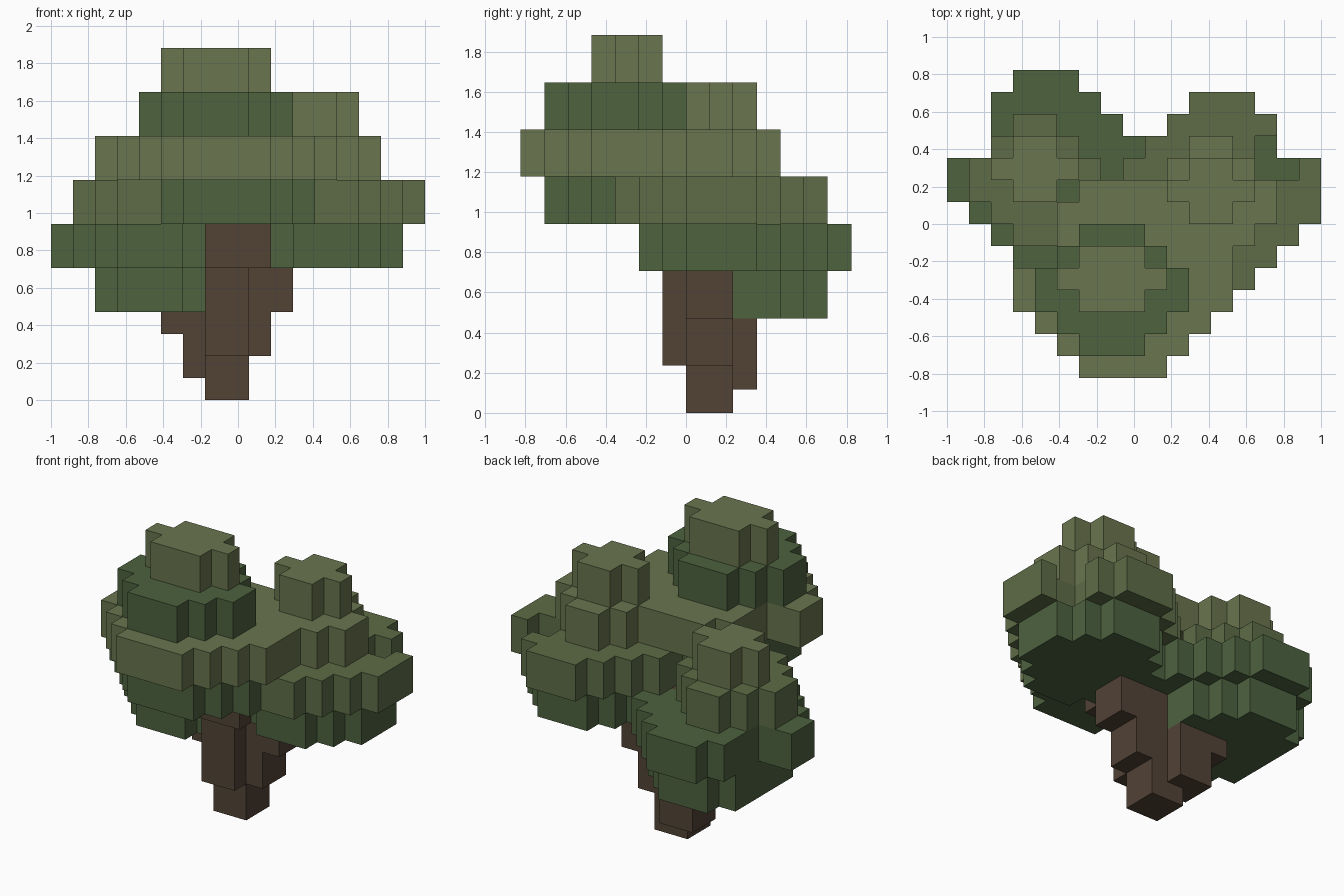
import bpy, bmesh
from mathutils import Vector

if "Cube" in bpy.data.objects:
    bpy.data.objects.remove(bpy.data.objects["Cube"])

U = 2 / 17                       # voxel edge
ORIGIN = Vector((-1, -7 * U, 0))

def srgb(r, g, b):
    return tuple((c / 255) ** 2.2 for c in (r, g, b)) + (1,)

def material(name, rgb):
    m = bpy.data.materials.new(name)
    m.diffuse_color = srgb(*rgb)
    m.use_nodes = True
    m.node_tree.nodes["Principled BSDF"].inputs["Base Color"].default_value = m.diffuse_color
    return m

DARK = material("dark_leaf", (78, 98, 65))
MID = material("mid_leaf", (94, 108, 72))
LIGHT = material("light_leaf", (105, 116, 79))
BARK = material("bark", (83, 69, 57))

voxels = {}                      # cell -> (part, material)

def box(part, mat, x, y, z):
    """Fill an inclusive range of x and y cells, z from-to (half open)."""
    for i in range(x[0], x[1] + 1):
        for j in range(y[0], y[1] + 1):
            for k in range(*z):
                voxels.setdefault((i, j, k), (part, mat))

def layer(part, mat, z, j0, rows):
    """Two-cell-high slab: each row is 'first-last' x cells, going back from j0."""
    for n, row in enumerate(rows.split()):
        for span in row.split(","):
            a, b = map(int, span.split("-"))
            box(part, mat, (a, b), (j0 + n, j0 + n), (z, z + 2))

# trunk and three stepped branches
box("trunk", BARK, (7, 8), (7, 8), (0, 8))
box("trunk", BARK, (7, 8), (6, 6), (2, 6))
box("trunk", BARK, (9, 9), (7, 8), (2, 6))
box("trunk", BARK, (10, 10), (7, 8), (4, 6))
box("trunk", BARK, (6, 7), (8, 9), (1, 4))
box("trunk", BARK, (5, 6), (8, 9), (3, 4))
box("trunk", BARK, (7, 9), (5, 7), (6, 8))

# front crown (highest)
layer("front_crown", DARK, 8, 1, "6-9 5-10 5-11 5-11 5-11 5-10 6-9")
layer("front_crown", LIGHT, 10, 0, "6-9 5-10 4-11 3-12 3-12 5-12 5-11 5-10 6-9")
layer("front_crown", DARK, 12, 1, "6-8 5-9 4-10 4-10 5-9 6-8")
layer("front_crown", LIGHT, 14, 3, "6-8 5-9 6-8")

# right crown (middle height)
layer("right_crown", DARK, 6, 5, "11-13 10-14 9-15 9-15 9-15 10-14 11-13")
layer("right_crown", MID, 8, 4, "11-13 10-14 9-15 8-16 8-16 8-13,16-16 9-13 10-14 11-13")
layer("right_crown", LIGHT, 10, 5, "11-12 10-13 9-14 9-14 10-13 11-12")
layer("right_crown", LIGHT, 12, 7, "11-12 10-13 11-12")

# left crown (lowest)
layer("left_crown", DARK, 4, 6, "3-5 2-6 2-7 2-7 2-7 2-6 3-5")
layer("left_crown", DARK, 6, 5, "3-5 2-6 1-7 0-8 0-8 2-8 2-7 2-6 3-5")
layer("left_crown", MID, 8, 6, "3-4 2-5 1-4 1-6 2-5 3-4")
layer("left_crown", LIGHT, 10, 8, "3-4 2-5 3-4")

# skin the voxels: only faces that touch empty space
def build(part):
    cells = {c: m for c, (p, m) in voxels.items() if p == part}
    mats = list(dict.fromkeys(cells.values()))
    bm = bmesh.new()
    for c, mat in cells.items():
        for axis in range(3):
            for side in (0, 1):
                nb = list(c)
                nb[axis] += 2 * side - 1
                if tuple(nb) in voxels:
                    continue
                pts = []
                for a, b in ((0, 0), (1, 0), (1, 1), (0, 1)):
                    p = Vector(c)
                    p[axis] += side
                    p[(axis + 1) % 3] += a
                    p[(axis + 2) % 3] += b
                    pts.append(bm.verts.new(p * U + ORIGIN))
                f = bm.faces.new(pts if side else pts[::-1])
                f.material_index = mats.index(mat)
    bmesh.ops.remove_doubles(bm, verts=bm.verts, dist=1e-4)
    bmesh.ops.dissolve_limit(bm, angle_limit=0.01, verts=bm.verts, edges=bm.edges,
                             delimit={'MATERIAL'})
    me = bpy.data.meshes.new(part)
    bm.to_mesh(me)
    bm.free()
    for m in mats:
        me.materials.append(m)
    bpy.context.collection.objects.link(bpy.data.objects.new(part, me))

for part in ("trunk", "front_crown", "right_crown", "left_crown"):
    build(part)
